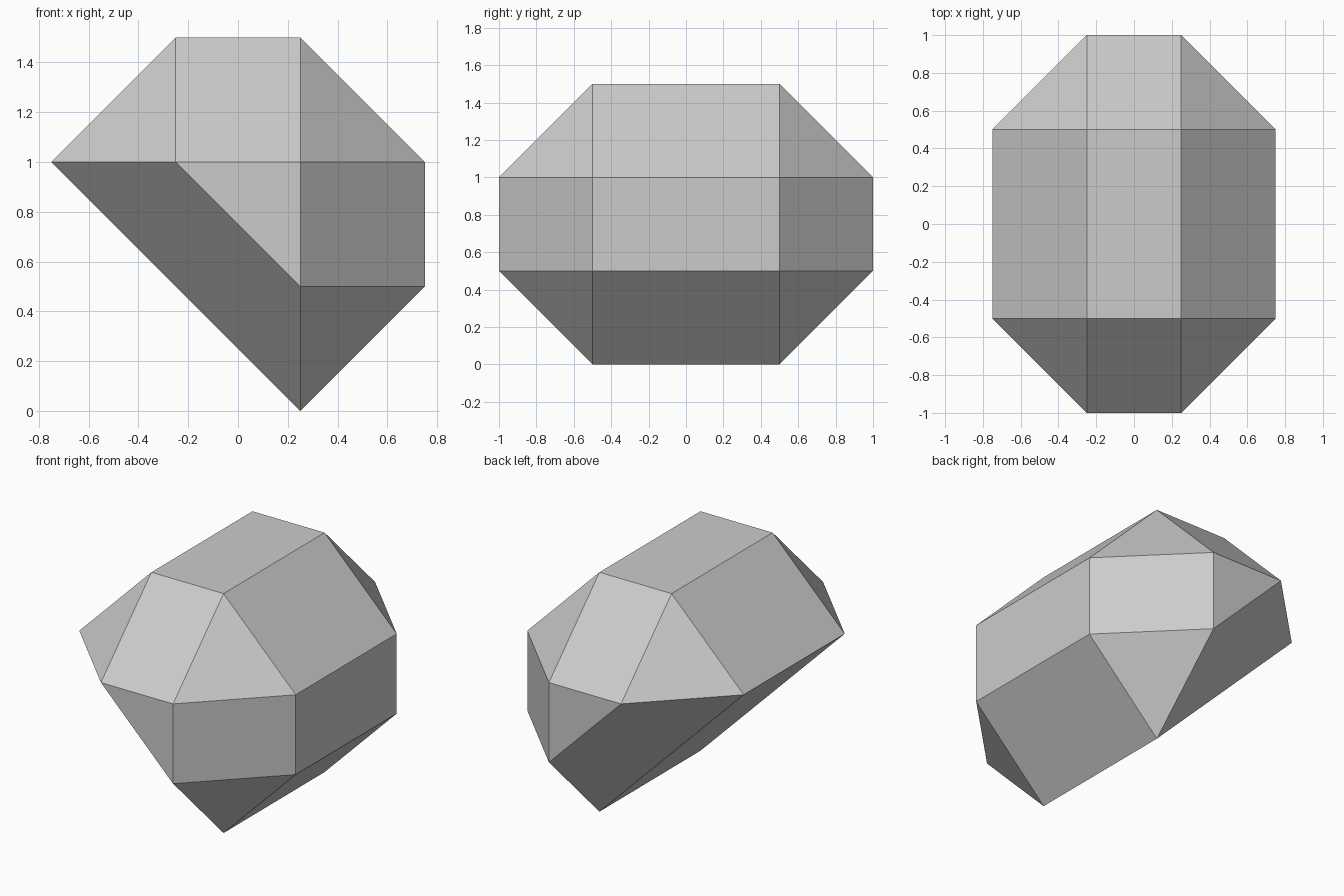
import bpy
import bmesh
from math import radians
from mathutils import Vector

cube = bpy.data.objects.get("Cube")
if cube:
    bpy.data.objects.remove(cube, do_unlink=True)

# Plain grey stone colour
grey = bpy.data.materials.new("light grey")
colour = (0.6, 0.6, 0.6, 1.0)
grey.diffuse_color = colour
grey.use_nodes = True
shader = next(n for n in grey.node_tree.nodes if n.type == 'BSDF_PRINCIPLED')
shader.inputs["Base Color"].default_value = colour
shader.inputs["Roughness"].default_value = 0.8

# Triangular prism core, widened by a half-unit octahedron at each corner
BEVEL = 0.5
profile = [(-0.25, 1.0), (0.25, 1.0), (0.25, 0.5)]
bm = bmesh.new()
for x, z in profile:
    for y in (-0.5, 0.5):
        for axis in range(3):
            for sign in (-1, 1):
                tip = Vector((x, y, z))
                tip[axis] += sign * BEVEL
                bm.verts.new(tip)

# Wrap the outer points and merge the flat facets
bmesh.ops.remove_doubles(bm, verts=bm.verts[:], dist=0.0001)
bmesh.ops.convex_hull(bm, input=bm.verts[:])
loose = [v for v in bm.verts if not v.link_faces]
bmesh.ops.delete(bm, geom=loose, context='VERTS')
bmesh.ops.dissolve_limit(bm, angle_limit=radians(1),
                         verts=bm.verts[:], edges=bm.edges[:])
bmesh.ops.recalc_face_normals(bm, faces=bm.faces[:])

mesh = bpy.data.meshes.new("faceted_stone")
bm.to_mesh(mesh)
bm.free()
mesh.materials.append(grey)
stone = bpy.data.objects.new("faceted_stone", mesh)
bpy.context.scene.collection.objects.link(stone)
